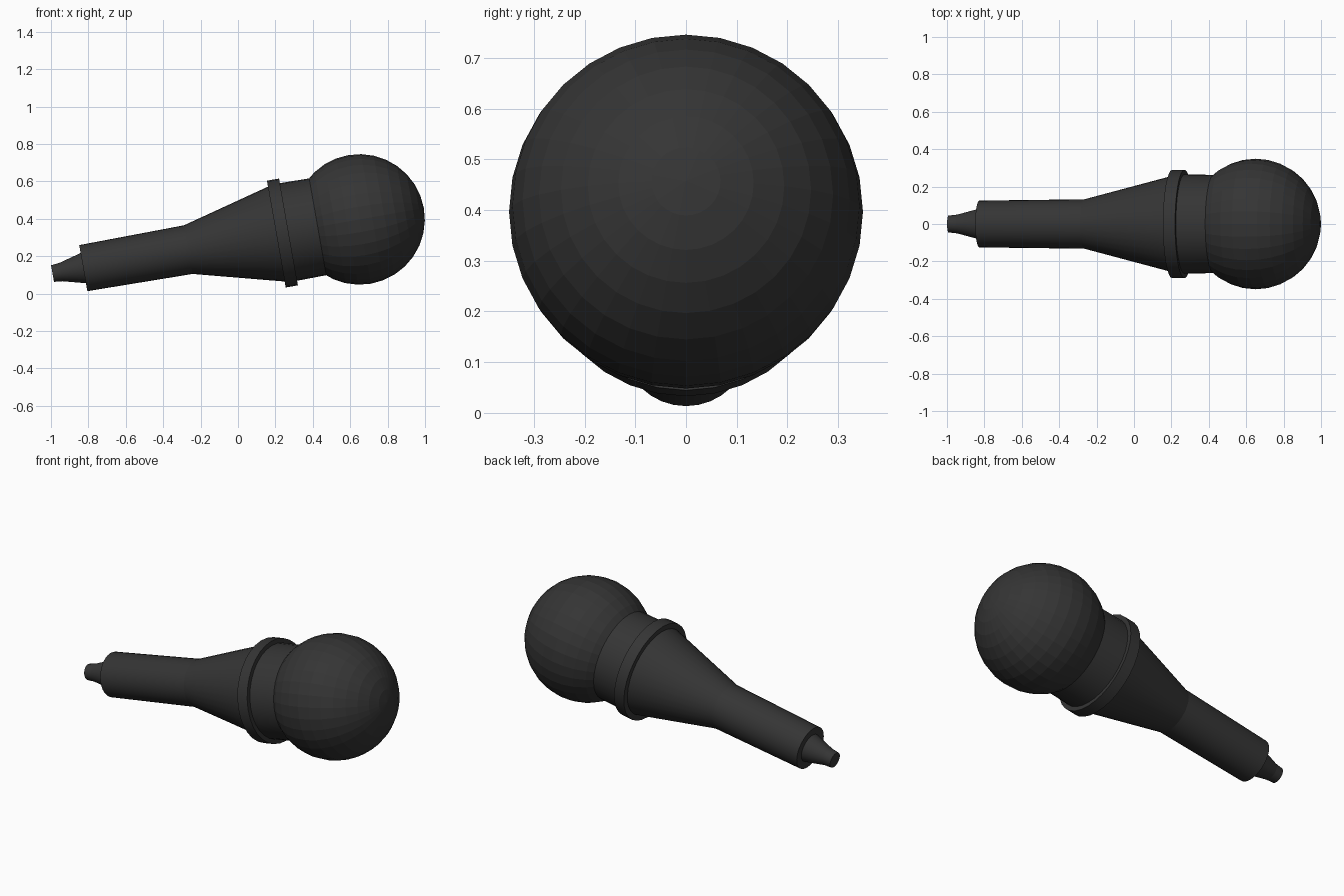
import bpy, math
from mathutils import Matrix, Vector

if "Cube" in bpy.data.objects:
    bpy.data.objects.remove(bpy.data.objects["Cube"])

# Shared axis: through the head centre, tilted 10 degrees up towards +x
HEAD = Vector((0.65, 0, 0.397))
TILT = Matrix.Translation(HEAD) @ Matrix.Rotation(math.radians(80), 4, 'Y')

black = bpy.data.materials.new("black")
black.diffuse_color = (0.035, 0.035, 0.035, 1)
black.use_nodes = True
black.node_tree.nodes["Principled BSDF"].inputs["Base Color"].default_value = black.diffuse_color


def finish(name, smooth):
    ob = bpy.context.object
    ob.name = name
    ob.data.materials.append(black)
    if smooth:
        bpy.ops.object.shade_smooth_by_angle(angle=math.radians(30))
    return ob


def section(name, s0, r0, s1, r1):
    """Capped cone between distances s0 and s1 along the axis."""
    bpy.ops.mesh.primitive_cone_add(vertices=32, radius1=r0, radius2=r1, depth=s1 - s0)
    ob = finish(name, True)
    ob.matrix_world = TILT @ Matrix.Translation((0, 0, (s0 + s1) / 2))


# Ball-shaped head, faceted
bpy.ops.mesh.primitive_uv_sphere_add(segments=32, ring_count=16, radius=0.349)
finish("head_grille", False).matrix_world = TILT

# Body parts from head to cable end
section("neck", -0.39, 0.265, -0.18, 0.262)
section("collar_ring", -0.452, 0.29, -0.386, 0.29)
section("flared_body", -0.93, 0.132, -0.45, 0.258)
section("handle", -1.50, 0.125, -0.93, 0.132)
section("cable_socket", -1.62, 0.05, -1.50, 0.082)
section("cable_tip", -1.667, 0.045, -1.62, 0.05)
